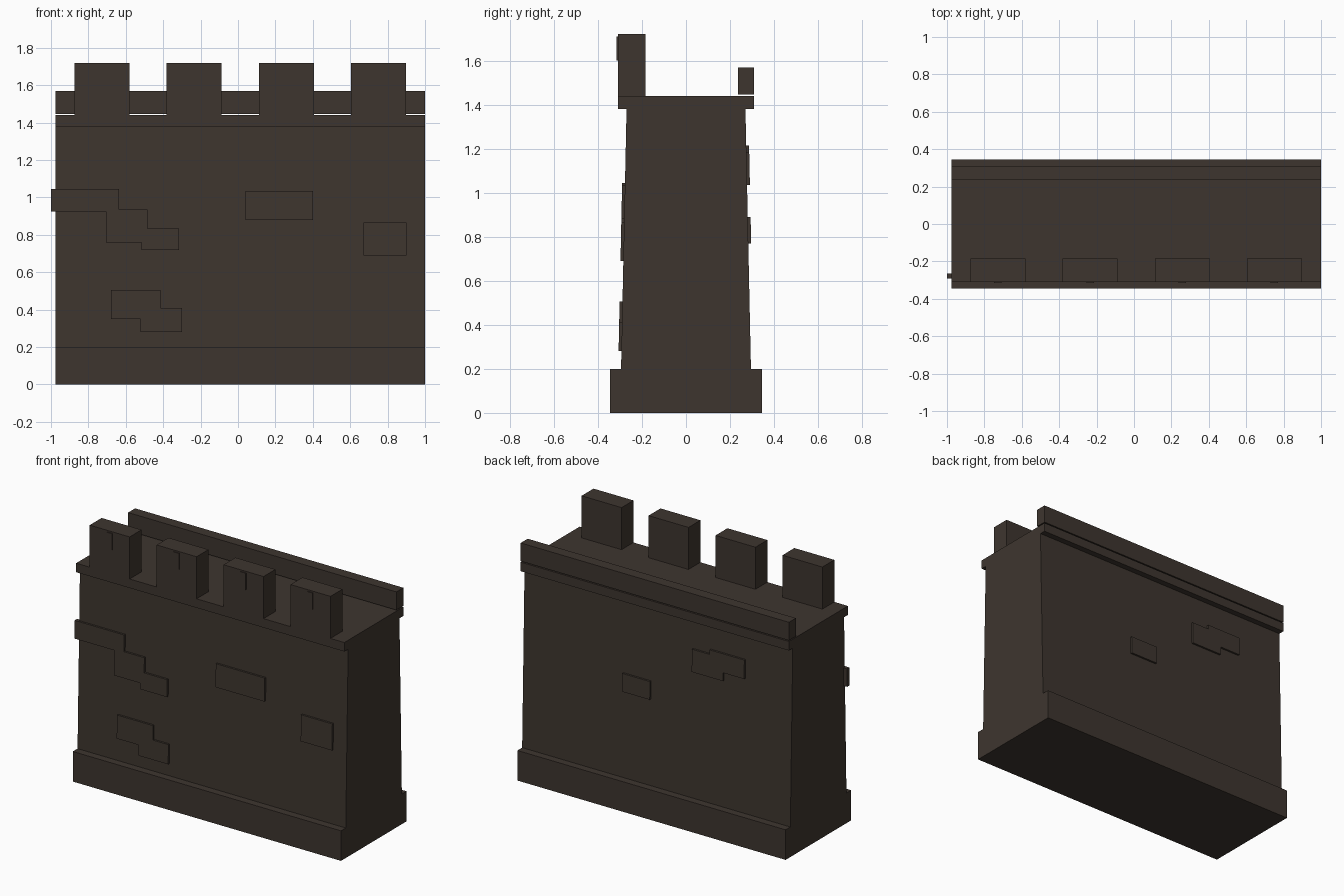
import bpy
import bmesh

cube = bpy.data.objects.get("Cube")
if cube:
    bpy.data.objects.remove(cube, do_unlink=True)

stone = bpy.data.materials.new("dark_brown_stone")
stone.use_nodes = True
colour = (0.048, 0.036, 0.028, 1)
stone.diffuse_color = colour
stone.node_tree.nodes["Principled BSDF"].inputs["Base Color"].default_value = colour

LEFT, RIGHT = -0.975, 1.0


def block(name, x, z, y_low, y_high=None):
    """Block spanning x and z, with separate y spans at its foot and its top."""
    y_high = y_high or y_low
    bm = bmesh.new()
    rings = []
    for height, (front, back) in zip(z, (y_low, y_high)):
        corners = [(x[0], front), (x[1], front), (x[1], back), (x[0], back)]
        rings.append([bm.verts.new((px, py, height)) for px, py in corners])
    low, high = rings
    bm.faces.new(low[::-1])
    bm.faces.new(high)
    for i in range(4):
        j = (i + 1) % 4
        bm.faces.new((low[i], low[j], high[j], high[i]))
    mesh = bpy.data.meshes.new(name)
    bm.to_mesh(mesh)
    bm.free()
    mesh.materials.append(stone)
    obj = bpy.data.objects.new(name, mesh)
    bpy.context.collection.objects.link(obj)
    return obj


def wall_depth(z):
    """Half depth of the tapered wall at a height."""
    return 0.295 - 0.025 * (z - 0.2) / 1.18


def raised_stone(name, side, x, z, proud=0.013):
    """Thin stone following the slope of the wall face."""
    spans = []
    for height in z:
        d = wall_depth(height)
        spans.append(sorted((side * (d - proud), side * (d + proud))))
    block(name, x, z, *spans)


# Wall: plinth, tapered body and top ledge
span = (LEFT, RIGHT)
block("plinth", span, (0, 0.2), (-0.345, 0.345))
block("wall_body", span, (0.2, 1.38),
      (-wall_depth(0.2), wall_depth(0.2)), (-wall_depth(1.38), wall_depth(1.38)))
block("top_ledge", span, (1.38, 1.44), (-0.31, 0.31))

# Low parapet along the back, with a fine joint beneath it
block("back_parapet", span, (1.447, 1.568), (0.237, 0.31))

# Front battlements, each with a narrow raised slit
for i in range(4):
    x = -0.728 + i * 0.493
    block(f"merlon_{i + 1}", (x - 0.147, x + 0.147), (1.44, 1.72), (-0.31, -0.185))
    block(f"arrow_slit_{i + 1}", (x - 0.02, x + 0.02), (1.6, 1.71), (-0.316, -0.3))

# Raised stones on the front face
front_stones = [
    ((-1.0, -0.635), (0.925, 1.045)),
    ((-0.705, -0.485), (0.76, 0.935)),
    ((-0.515, -0.315), (0.72, 0.835)),
    ((-0.68, -0.415), (0.35, 0.505)),
    ((-0.52, -0.3), (0.28, 0.41)),
    ((0.04, 0.4), (0.88, 1.035)),
    ((0.67, 0.9), (0.69, 0.865)),
]
for i, (x, z) in enumerate(front_stones):
    raised_stone(f"front_stone_{i + 1}", -1, x, z)

# Raised stones on the back face
back_stones = [
    ((0.06, 0.265), (0.77, 0.89)),
    ((-0.475, -0.245), (1.035, 1.185)),
    ((-0.63, -0.375), (1.09, 1.215)),
]
for i, (x, z) in enumerate(back_stones):
    raised_stone(f"back_stone_{i + 1}", 1, x, z)
